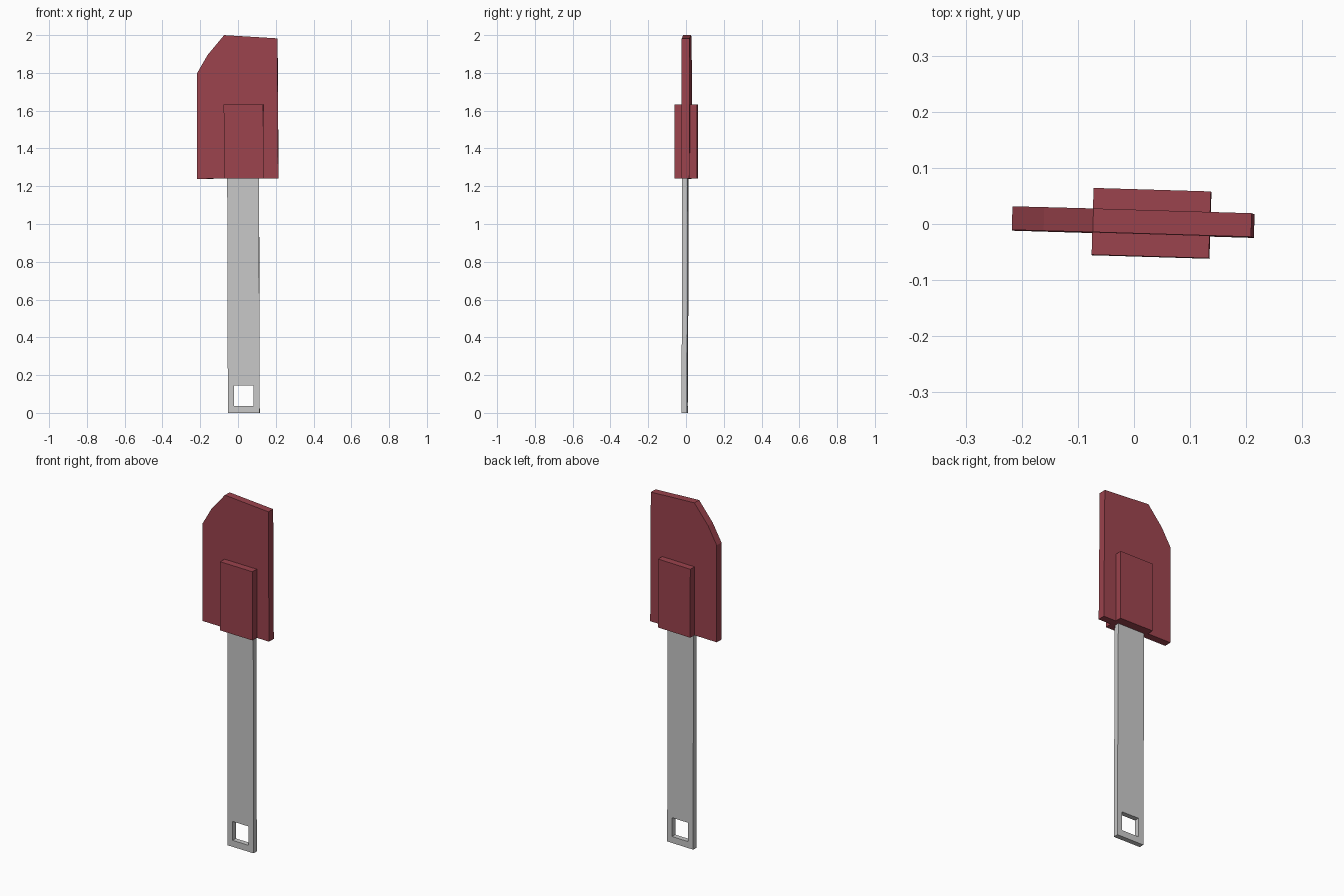
import bpy
import bmesh
from mathutils import Matrix, Vector

cube = bpy.data.objects.get("Cube")
if cube:
    bpy.data.objects.remove(cube, do_unlink=True)


def material(name, rgb):
    mat = bpy.data.materials.new(name)
    mat.use_nodes = True
    mat.diffuse_color = (*rgb, 1)
    mat.node_tree.nodes["Principled BSDF"].inputs["Base Color"].default_value = (*rgb, 1)
    return mat


RED = material("dark red rubber", (0.328, 0.056, 0.074))
GREY = material("light grey plastic", (0.578, 0.578, 0.578))

# The whole utensil leans and turns very slightly
LEAN = (Matrix.Rotation(-0.03, 4, 'Z') @ Matrix.Rotation(-0.0025, 4, 'X')
        @ Matrix.Rotation(-0.003, 4, 'Y'))


def slab(name, polygons, y, thickness, mat):
    """Extrude touching flat polygons, given as (x, z) points, along y."""
    bm = bmesh.new()
    for poly in polygons:
        bm.faces.new([bm.verts.new((x, y - thickness / 2, z)) for x, z in poly])
    bmesh.ops.remove_doubles(bm, verts=bm.verts, dist=1e-5)
    grown = bmesh.ops.extrude_face_region(bm, geom=bm.faces[:], use_keep_orig=True)
    moved = [v for v in grown["geom"] if isinstance(v, bmesh.types.BMVert)]
    bmesh.ops.translate(bm, verts=moved, vec=Vector((0, thickness, 0)))
    bmesh.ops.recalc_face_normals(bm, faces=bm.faces)
    bm.transform(LEAN)
    mesh = bpy.data.meshes.new(name)
    bm.to_mesh(mesh)
    bm.free()
    mesh.materials.append(mat)
    obj = bpy.data.objects.new(name, mesh)
    bpy.context.collection.objects.link(obj)
    return obj


def rect(x0, x1, z0, z1):
    return [(x0, z0), (x1, z0), (x1, z1), (x0, z1)]


# Blade with one clipped corner
slab("blade", [[(-0.213, 1.24), (0.218, 1.24), (0.215, 1.982), (-0.067, 2.0),
                (-0.155, 1.895), (-0.212, 1.797)]], -0.0005, 0.042, RED)

# Thick socket that grips the handle
slab("socket", [rect(-0.069, 0.14, 1.24, 1.633)], -0.0015, 0.119, RED)

# Handle: a grid of cells with the hanging hole left out
xs = (-0.053, -0.021, 0.084, 0.115)
zs = (0.0, 0.037, 0.145, 1.26)
cells = [rect(xs[i], xs[i + 1], zs[j], zs[j + 1])
         for i in range(3) for j in range(3) if (i, j) != (1, 1)]
slab("handle", cells, -0.0055, 0.029, GREY)
